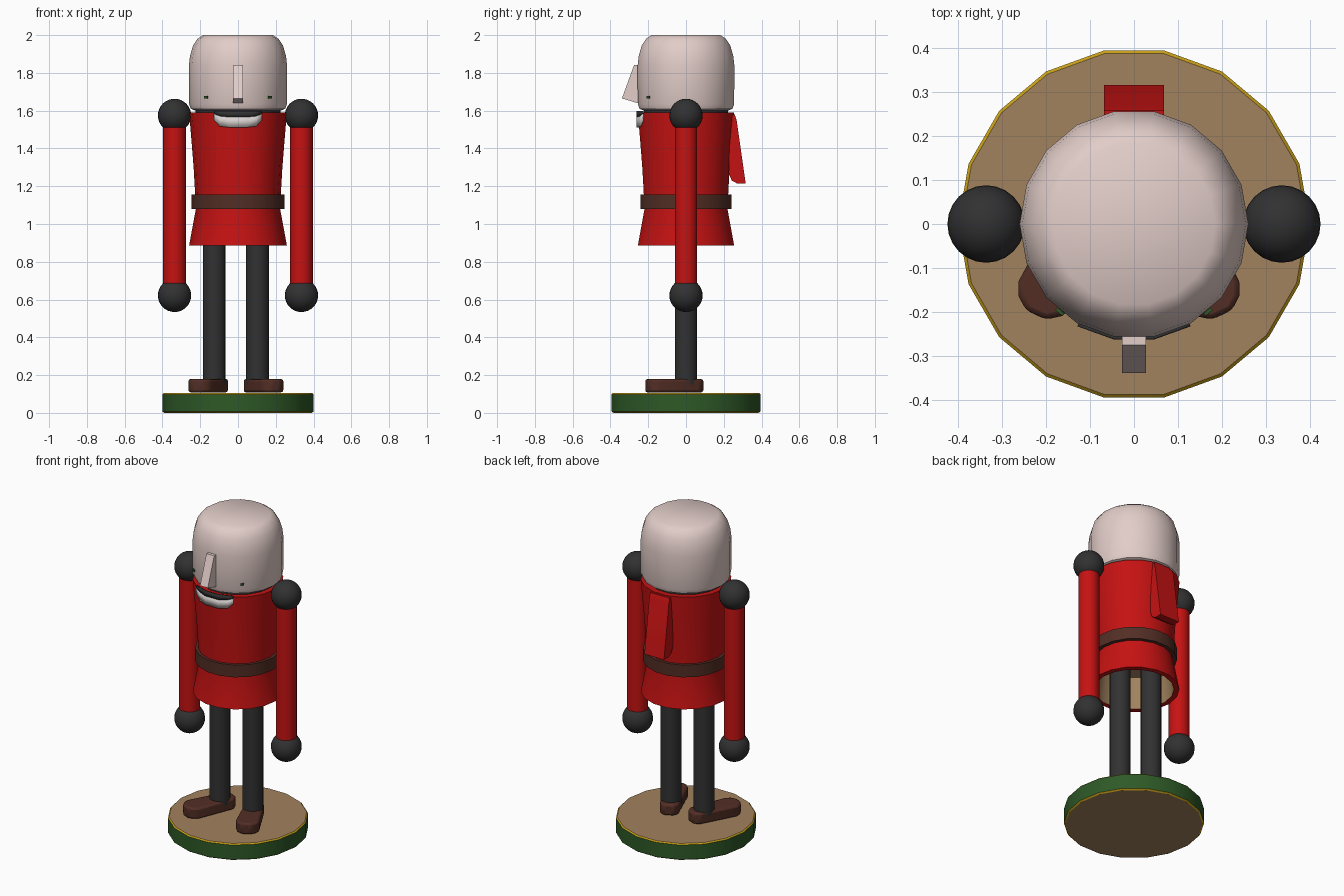
import bpy, bmesh, math
from mathutils import Matrix, Vector

if "Cube" in bpy.data.objects:
    bpy.data.objects.remove(bpy.data.objects["Cube"])


def mat(name, *rgb):
    m = bpy.data.materials.new(name)
    m.diffuse_color = (*rgb, 1)
    m.use_nodes = True
    m.node_tree.nodes["Principled BSDF"].inputs["Base Color"].default_value = m.diffuse_color
    return m


RED = mat("red", 0.56, 0.006, 0.006)
SKIN = mat("pale skin", 0.76, 0.61, 0.58)
DARK = mat("charcoal", 0.031, 0.031, 0.032)
BROWN = mat("brown", 0.085, 0.027, 0.018)
TAN = mat("tan", 0.36, 0.225, 0.11)
GREEN = mat("green", 0.027, 0.10, 0.02)
GOLD = mat("gold", 0.60, 0.36, 0.01)
WHITE = mat("off white", 0.68, 0.64, 0.62)


def finish(bm, name, mats, angle=35):
    bmesh.ops.recalc_face_normals(bm, faces=bm.faces)
    me = bpy.data.meshes.new(name)
    bm.to_mesh(me)
    bm.free()
    ob = bpy.data.objects.new(name, me)
    bpy.context.collection.objects.link(ob)
    for m in mats:
        me.materials.append(m)
    bpy.ops.object.select_all(action='DESELECT')
    ob.select_set(True)
    bpy.context.view_layer.objects.active = ob
    bpy.ops.object.shade_smooth_by_angle(angle=math.radians(angle))
    return ob


def lathe(name, profile, mats, bands=None, sides=18, at=(0, 0)):
    """Turn a (radius, z) profile; bands gives a material index per profile step."""
    bm = bmesh.new()
    rings = []
    for r, z in profile:
        n = 1 if r == 0 else sides
        rings.append([bm.verts.new((at[0] + r * math.cos(2 * math.pi * i / sides),
                                    at[1] + r * math.sin(2 * math.pi * i / sides), z))
                      for i in range(n)])
    for k, (a, b) in enumerate(zip(rings, rings[1:])):
        for i in range(sides):
            j = (i + 1) % sides
            if len(a) == 1:
                f = bm.faces.new((a[0], b[i], b[j]))
            elif len(b) == 1:
                f = bm.faces.new((a[i], a[j], b[0]))
            else:
                f = bm.faces.new((a[i], a[j], b[j], b[i]))
            f.material_index = bands[k] if bands else 0
    return finish(bm, name, mats)


def rod(name, x, r, z0, z1, m):
    return lathe(name, [(0, z0), (r, z0), (r, z1), (0, z1)], [m], sides=18, at=(x, 0))


def ball(name, x, z, r, m):
    bm = bmesh.new()
    bmesh.ops.create_uvsphere(bm, u_segments=24, v_segments=16, radius=r,
                              matrix=Matrix.Translation((x, 0, z)))
    return finish(bm, name, [m])


def prism(name, pts, offset, m, bevel=0):
    """Extrude a polygon of 3D points along an offset."""
    bm = bmesh.new()
    f = bm.faces.new([bm.verts.new(p) for p in pts])
    ext = bmesh.ops.extrude_face_region(bm, geom=[f], use_keep_orig=True)
    bmesh.ops.translate(bm, vec=offset,
                        verts=[v for v in ext['geom'] if isinstance(v, bmesh.types.BMVert)])
    ob = finish(bm, name, [m])
    if bevel:
        b = ob.modifiers.new("bevel", 'BEVEL')
        b.width, b.segments = bevel, 2
    return ob


# Round base with gold edge lines
lathe("base", [(0, 0), (0.39, 0), (0.4, 0.007), (0.4, 0.098), (0.393, 0.105), (0, 0.105)],
      [TAN, GOLD, GREEN], [0, 1, 2, 1, 0])

# Coat, hollow below the waist
lathe("coat", [(0, 1.59), (0.259, 1.59), (0.247, 1.45), (0.235, 1.3), (0.228, 1.18),
               (0.223, 1.08), (0.259, 0.885), (0.228, 0.885), (0.205, 1.08), (0, 1.1)],
      [RED, TAN], [0, 0, 0, 0, 0, 0, 0, 1, 1])
lathe("belt", [(0.215, 1.08), (0.245, 1.08), (0.245, 1.157), (0.215, 1.157), (0.215, 1.08)], [BROWN])

# Neck and head
lathe("neck", [(0, 1.57), (0.225, 1.57), (0.225, 1.606), (0, 1.606)], [DARK])
lathe("head", [(0, 1.6), (0.225, 1.6), (0.25, 1.61), (0.259, 1.635), (0.26, 1.84), (0.254, 1.89),
               (0.238, 1.945), (0.215, 1.98), (0.185, 2.0), (0, 2.0)], [SKIN])

# Nose wedge
prism("nose", [(-0.027, y, z) for y, z in
               ((-0.24, 1.842), (-0.275, 1.842), (-0.339, 1.665), (-0.24, 1.635))],
      (0.054, 0, 0), SKIN)

# Legs and splayed shoes
shoe = [(0.03, -0.09), (0.055, -0.06), (0.068, 0.175), (0.055, 0.205), (0.025, 0.228)]
shoe += [(-u, v) for u, v in reversed(shoe)]
c, s = math.cos(math.radians(25)), math.sin(math.radians(25))
for side, sx in (("left", -1), ("right", 1)):
    cx = -0.0115 + sx * 0.115
    rod(side + "_leg", cx, 0.06, 0.15, 1.098, DARK)
    prism(side + "_shoe", [(cx + sx * (u * c + v * s), u * s - v * c, 0.109) for u, v in shoe],
          (0, 0, 0.07), BROWN, 0.012)

    # Arms with round shoulders and hands
    ax = sx * 0.336
    rod(side + "_arm", ax, 0.06, 0.62, 1.575, RED)
    ball(side + "_shoulder", ax, 1.575, 0.088, DARK)
    ball(side + "_hand", ax, 0.622, 0.088, DARK)

    # Small eyes set flush on the face
    n = Vector((sx * 0.643, -0.766, 0))
    t = Vector((0.766, sx * 0.643, 0))
    p = Vector((sx * 0.166, -0.196, 1.671))
    prism(side + "_eye", [p + t * a + Vector((0, 0, b)) for a, b in
                          ((-0.01, -0.006), (0.01, -0.006), (0.01, 0.006), (-0.01, 0.006))],
          n * 0.008, GREEN)


# Beard and mouth plates following the front three facets of the coat
def front_plate(name, cols, m, r):
    bm = bmesh.new()
    flat, tilt = r * math.sin(math.radians(80)), math.tan(math.radians(20))
    lo, hi = [], []
    for x, z0, z1 in cols:
        y = -flat + max(0, abs(x) - 0.0451) * (0.25 + tilt) / 1.7
        for z, row in ((z0, lo), (z1, hi)):
            row.append(bm.verts.new((x, y, z)))
    for i in range(len(lo) - 1):
        bm.faces.new((lo[i], lo[i + 1], hi[i + 1], hi[i]))
    ob = finish(bm, name, [m])
    sol = ob.modifiers.new("thickness", 'SOLIDIFY')
    sol.thickness, sol.offset = 0.008, 0
    return ob


half = [(0.045, 1.511, 1.57), (0.095, 1.517, 1.575), (0.127, 1.55, 1.583)]
front_plate("beard", [(-x, a, b) for x, a, b in reversed(half)] + half, WHITE, 0.2615)
half = [(0.045, 1.566, 1.598), (0.09, 1.57, 1.598), (0.127, 1.583, 1.598)]
front_plate("mouth", [(-x, a, b) for x, a, b in reversed(half)] + half, DARK, 0.2625)

# Lever on the back
prism("lever", [(-0.068, y, z) for y, z in
                ((0.235, 1.58), (0.258, 1.58), (0.268, 1.55), (0.316, 1.215), (0.27, 1.215),
                 (0.242, 1.23), (0.226, 1.27))], (0.136, 0, 0), RED)
